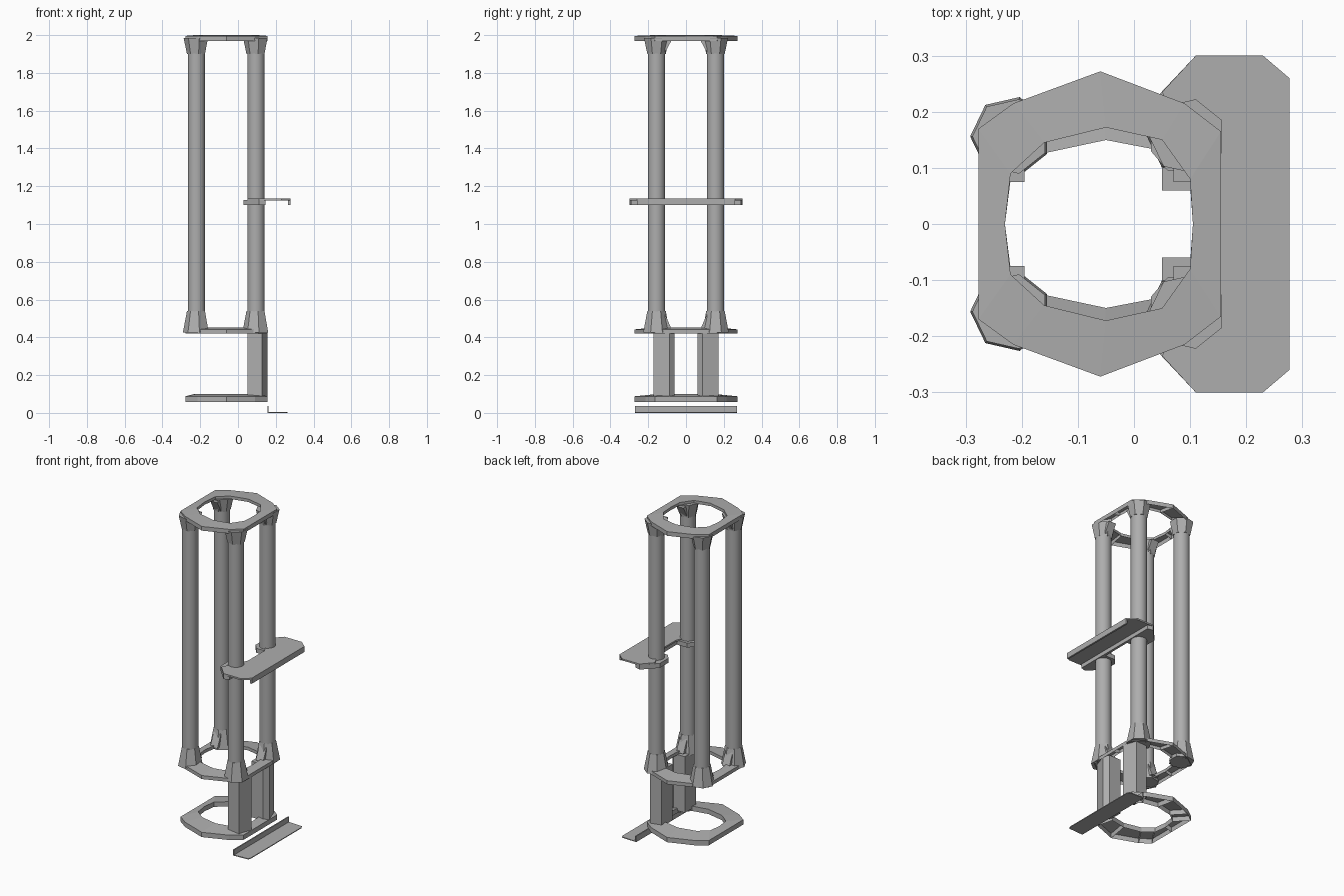
import bpy
import bmesh
import math

cube = bpy.data.objects.get("Cube")
if cube:
    bpy.data.objects.remove(cube, do_unlink=True)

grey = bpy.data.materials.new("plain grey")
grey.use_nodes = True
tone = (0.42, 0.42, 0.42, 1)
grey.diffuse_color = tone
grey.node_tree.nodes["Principled BSDF"].inputs["Base Color"].default_value = tone


def finish(name, bm):
    bmesh.ops.recalc_face_normals(bm, faces=bm.faces)
    mesh = bpy.data.meshes.new(name)
    bm.to_mesh(mesh)
    bm.free()
    mesh.materials.append(grey)
    obj = bpy.data.objects.new(name, mesh)
    bpy.context.collection.objects.link(obj)
    return obj


def prism(name, outline, low, high):
    """Flat outline in x and y, raised between two heights."""
    bm = bmesh.new()
    base = bm.faces.new([bm.verts.new((x, y, low)) for x, y in outline])
    raised = bmesh.ops.extrude_face_region(bm, geom=[base])["geom"]
    for v in raised:
        if isinstance(v, bmesh.types.BMVert):
            v.co.z = high
    return finish(name, bm)


def box(x0, x1, y0, y1):
    return [(x0, y0), (x1, y0), (x1, y1), (x0, y1)]


def flip(outline):
    return [(x, -y) for x, y in outline]


def cone(name, x, y, low, high, r_low, r_high, sides):
    bm = bmesh.new()
    rings = [[bm.verts.new((x + r * math.cos(math.tau * (i + 0.5) / sides),
                            y + r * math.sin(math.tau * (i + 0.5) / sides), z))
              for i in range(sides)] for z, r in ((low, r_low), (high, r_high))]
    for i in range(sides):
        j = (i + 1) % sides
        bm.faces.new((rings[0][i], rings[0][j], rings[1][j], rings[1][i]))
    for ring in rings:
        bm.faces.new(ring)
    return finish(name, bm)


# Matching outer and inner half outlines of the hoop, mirrored across y
OUTER = [(-.277, 0), (-.277, .17), (-.215, .215), (-.06, .272), (.09, .215), (.155, .165), (.155, 0)]
INNER = [(-.23, 0), (-.22, .09), (-.16, .145), (-.05, .172), (.05, .15), (.1, .08), (.105, 0)]


def hoop(name, low, high, squeeze, crown):
    """Faceted channel hoop, open underneath, with cross ribs."""
    outer = OUTER + flip(OUTER[-2:0:-1])
    inner = [(x, y * squeeze) for x, y in INNER + flip(INNER[-2:0:-1])]
    bm = bmesh.new()
    loops = [(outer, low), (outer, high - crown), (inner, high), (inner, low + 0.012)]
    rows = [[bm.verts.new((x, y, z)) for x, y in pts] for pts, z in loops]
    n = len(outer)
    for i in range(n):
        j = (i + 1) % n
        for a, b in zip(rows, rows[1:]):
            bm.faces.new((a[i], a[j], b[j], b[i]))
        bm.faces.new([row[i] for row in rows])
    finish(name, bm)


hoop("top_hoop", 1.97, 2.0, 1, 0.004)
hoop("middle_hoop", 0.42, 0.452, 1, 0.01)
hoop("bottom_hoop", 0.058, 0.1, 0.87, 0.012)

# Four tall poles with faceted sockets at both ends
for end, px in (("back", -0.22), ("front", 0.095)):
    for side, py in (("left", 0.156), ("right", -0.156)):
        tag = end + "_" + side
        pole = cone(tag + "_pole", px, py, 0.44, 1.98, 0.046, 0.046, 24)
        for face in pole.data.polygons:
            face.use_smooth = len(face.vertices) == 4
        cone(tag + "_lower_socket", px, py, 0.425, 0.54, 0.072, 0.05, 7)
        cone(tag + "_upper_socket", px, py, 1.9, 1.985, 0.05, 0.068, 7)
        # Slanted gusset leaning toward the middle of the hoop
        s = 1 if py > 0 else -1
        for label, tip, root in (("lower", 0.52, 0.44), ("upper", 1.91, 1.975)):
            bm = bmesh.new()
            a = [bm.verts.new((px + dx, s * 0.11, tip)) for dx in (-.025, .025)]
            b = [bm.verts.new((px + dx, s * 0.075, root)) for dx in (-.025, .025)]
            c = [bm.verts.new((px + dx, s * 0.12, root)) for dx in (-.025, .025)]
            for p, q in ((a, b), (b, c), (c, a)):
                bm.faces.new((p[0], p[1], q[1], q[0]))
            for i in (0, 1):
                bm.faces.new((a[i], b[i], c[i]))
            finish(tag + "_" + label + "_gusset", bm)

# Chamfered lower legs
leg = [(.05, .06), (.13, .06), (.155, .088), (.127, .172), (.05, .168)]
prism("left_leg", leg, 0.085, 0.435)
prism("right_leg", flip(leg), 0.085, 0.435)

# Shelf: thin plate with a lip on each long edge and arms around the poles
half = [(.125, .08), (.05, .235), (.11, .3), (.23, .3), (.277, .26)]
prism("shelf_plate", half + flip(half[::-1]), 1.125, 1.135)
prism("shelf_outer_lip", box(.266, .277, -.26, .26), 1.1, 1.13)
prism("shelf_inner_lip", box(.13, .145, -.29, .29), 1.1, 1.126)
arm = [(.03, .13), (.06, .095), (.14, .095), (.145, .29), (.11, .3), (.03, .215)]
prism("left_shelf_arm", arm, 1.1, 1.128)
prism("right_shelf_arm", flip(arm), 1.1, 1.128)

# Thin folded floor strip
strip = [(.16, -.27), (.255, -.265), (.262, -.25), (.262, .25), (.255, .265), (.16, .27)]
prism("floor_strip", strip, 0, 0.005)
prism("floor_strip_lip", box(.155, .162, -.27, .27), 0, 0.037)
